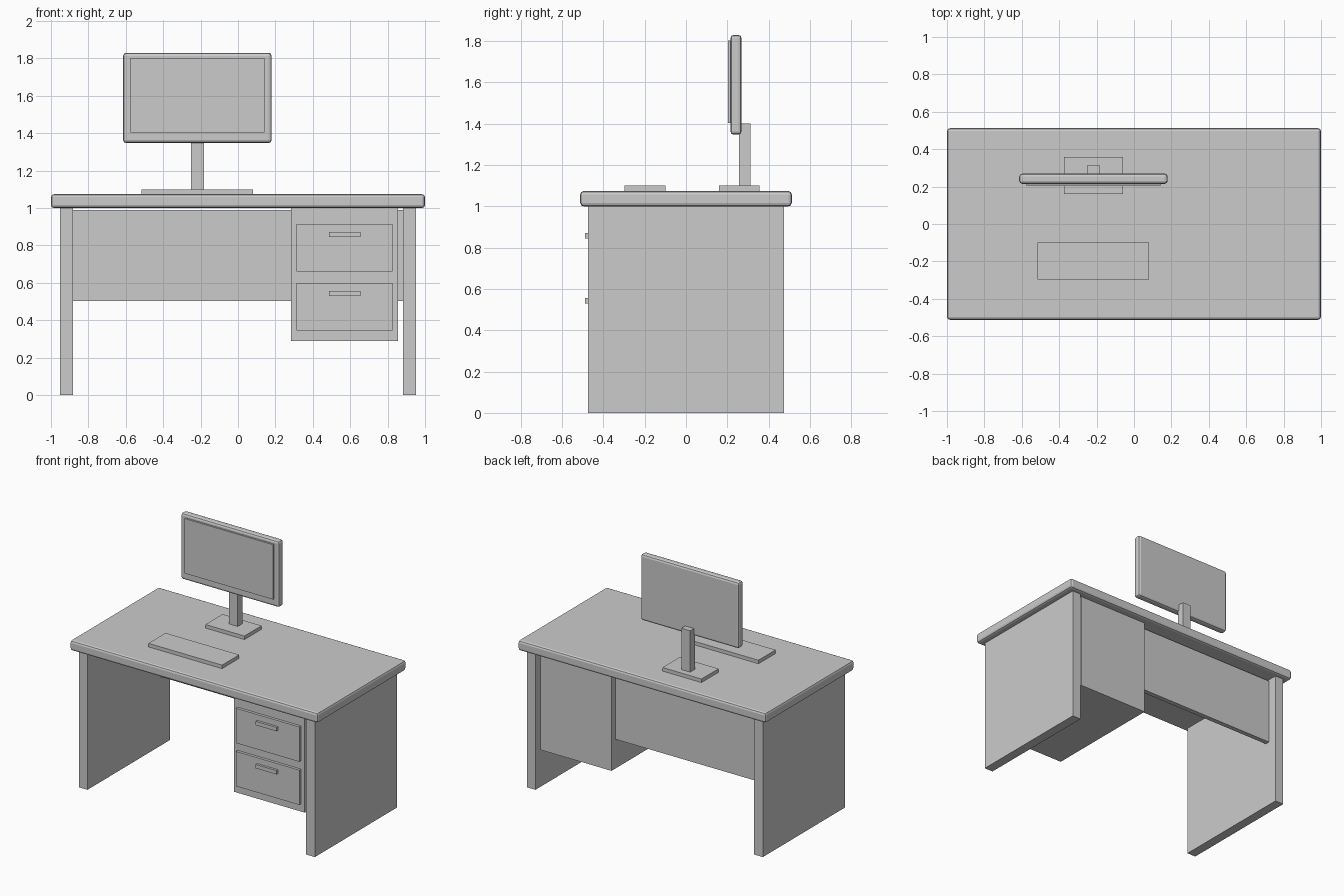
import bpy

if "Cube" in bpy.data.objects:
    bpy.data.objects.remove(bpy.data.objects["Cube"])


def box(name, x, y, z, bevel=0.0):
    """Box from (min, max) ranges, with an optional rounded edge."""
    bpy.ops.mesh.primitive_cube_add(
        size=1, location=[(a + b) / 2 for a, b in (x, y, z)])
    ob = bpy.context.object
    ob.name = name
    ob.scale = [b - a for a, b in (x, y, z)]
    bpy.ops.object.transform_apply(location=False, rotation=False, scale=True)
    if bevel:
        mod = ob.modifiers.new("edge", 'BEVEL')
        mod.width = bevel
        mod.segments = 2
    return ob


# Desk top, side panels and back panel
box("desk_top", (-1, 1), (-0.512, 0.512), (1.0, 1.074), 0.016)
for side, x in (("left", (-0.953, -0.883)), ("right", (0.883, 0.953))):
    box(side + "_leg_panel", x, (-0.475, 0.475), (0, 1.0))
box("back_panel", (-0.883, 0.883), (0.37, 0.405), (0.502, 0.99))

# Drawer cabinet with two drawers and their handles
box("drawer_cabinet", (0.284, 0.856), (-0.453, 0.453), (0.29, 1.0))
for name, z in (("upper", 0.788), ("lower", 0.473)):
    box(name + "_drawer_front", (0.314, 0.826), (-0.473, -0.453),
        (z - 0.127, z + 0.127))
    hz = z + 0.07
    box(name + "_drawer_handle", (0.486, 0.654), (-0.49, -0.473),
        (hz - 0.014, hz + 0.014))

# Keyboard
box("keyboard", (-0.515, 0.08), (-0.298, -0.1), (1.074, 1.1))

# Monitor
box("monitor_base", (-0.375, -0.06), (0.16, 0.357), (1.074, 1.1))
box("monitor_stand", (-0.252, -0.182), (0.257, 0.312), (1.1, 1.402))
box("monitor_body", (-0.614, 0.18), (0.215, 0.269), (1.347, 1.83), 0.016)
box("monitor_screen", (-0.575, 0.141), (0.204, 0.225), (1.403, 1.803))
